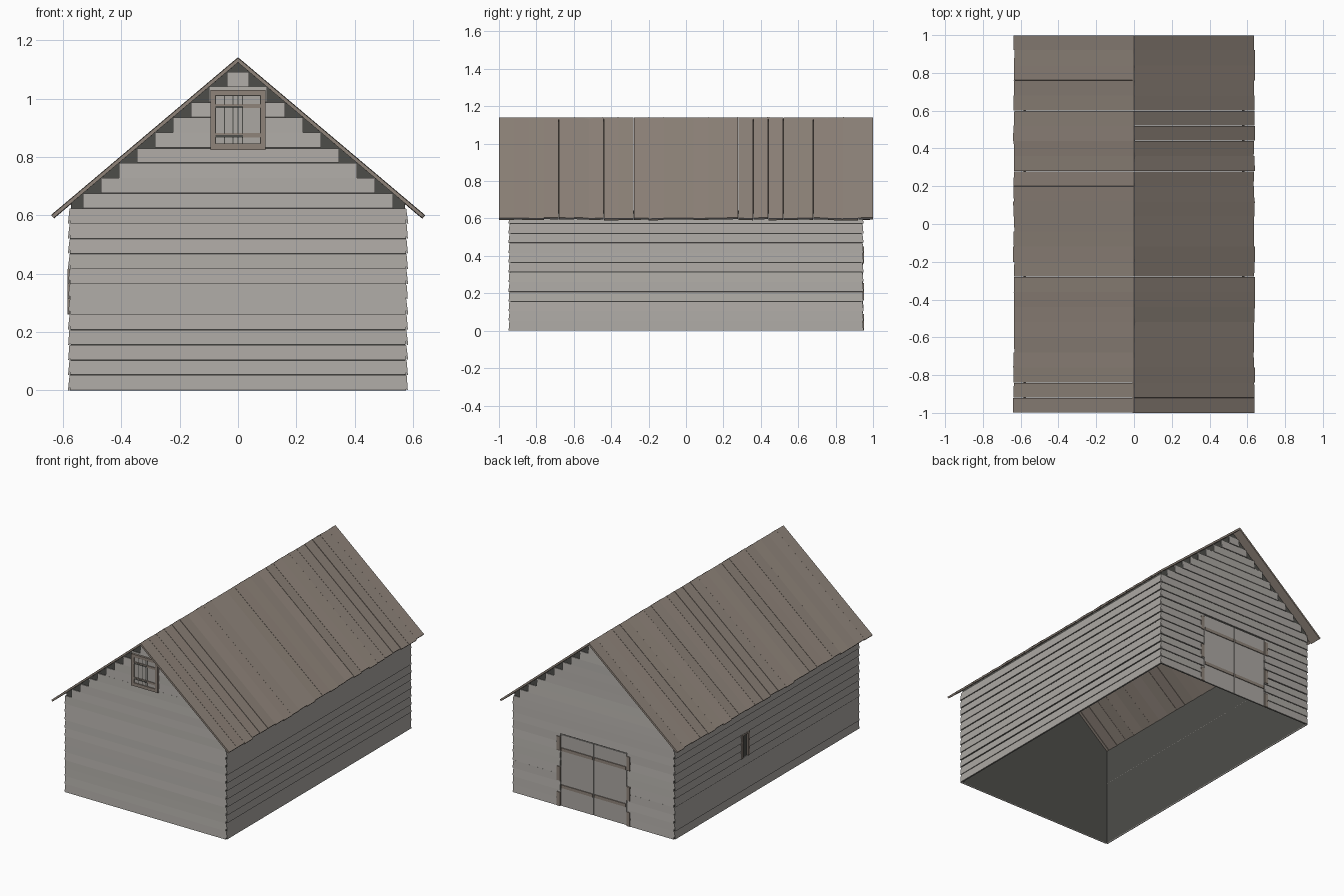
import bpy
import bmesh
import math
import random
from mathutils import Matrix, Vector

random.seed(4)
if "Cube" in bpy.data.objects:
    bpy.data.objects.remove(bpy.data.objects["Cube"])


def material(name, rgb):
    m = bpy.data.materials.new(name)
    m.use_nodes = True
    m.diffuse_color = (*rgb, 1)
    m.node_tree.nodes["Principled BSDF"].inputs["Base Color"].default_value = (*rgb, 1)
    return m


GREY = material("weathered grey boards", (0.41, 0.39, 0.365))
BROWN = material("brown wood", (0.275, 0.23, 0.195))
DARK = material("dark interior", (0.075, 0.075, 0.068))


def finish(name, bm, mat):
    mesh = bpy.data.meshes.new(name)
    bm.to_mesh(mesh)
    bm.free()
    mesh.materials.append(mat)
    ob = bpy.data.objects.new(name, mesh)
    bpy.context.collection.objects.link(ob)
    return ob


def box(bm, centre, size, rot=Matrix()):
    bmesh.ops.create_cube(bm, size=1, matrix=Matrix.Translation(centre) @ rot
                          @ Matrix.Diagonal((*size, 1)))


def boxes(name, mat, items):
    bm = bmesh.new()
    for (x0, x1), (y0, y1), (z0, z1) in items:
        box(bm, ((x0 + x1) / 2, (y0 + y1) / 2, (z0 + z1) / 2),
            (abs(x1 - x0), abs(y1 - y0), z1 - z0))
    return finish(name, bm, mat)


# Main dimensions
EAVE_X, EAVE_Z, RIDGE = 0.64, 0.60, 1.14
THICK = 0.012
SLOPE = math.atan2(RIDGE - EAVE_Z, EAVE_X)
UNDER = RIDGE - THICK / math.cos(SLOPE)
WX, WY = 0.572, 0.938
ROW = 0.052


def roof_half_width(z):
    return (UNDER - z) / math.tan(SLOPE)


# Dark inner shell, open below and under the roof
bm = bmesh.new()
eave = UNDER - WX * math.tan(SLOPE)
outline = [(-WX, 0), (WX, 0), (WX, eave), (0, UNDER), (-WX, eave)]
ends = [[bm.verts.new((x, y, z)) for x, z in outline] for y in (-WY, WY)]
front, back = ends
bm.faces.new(front)
bm.faces.new(back[::-1])
bm.faces.new((front[1], back[1], back[2], front[2]))
bm.faces.new((front[0], front[4], back[4], back[0]))
finish("inner_shell", bm, DARK)


def lap_wall(name, angle, dist, top, half_width, opening=None):
    """Overlapping boards on a wall; built facing -y, then turned about z."""
    bm = bmesh.new()
    turn = Matrix.Rotation(angle, 4, 'Z')
    for i in range(int(top / ROW)):
        z0, z1 = i * ROW, (i + 1) * ROW
        w = half_width(z1)
        if w < 0.015:
            continue
        spans = [(-w, w)]
        if opening and z0 < opening[3] - 0.02 and z1 > opening[2] + 0.02:
            spans = [(-w, opening[0]), (opening[1], w)]
        tilt = random.uniform(0.07, 0.14)
        gap = random.choice((0, 0, 0.001, 0.004))
        for a, b in spans:
            box(bm, turn @ Vector(((a + b) / 2, -dist - 0.006, (z0 + z1) / 2)),
                (b - a, 0.005, ROW - gap), turn @ Matrix.Rotation(-tilt, 4, 'X'))
    return finish(name, bm, GREY)


def gable(z):
    return min(WX + 0.004, roof_half_width(z))


DOOR = (-0.24, 0.24, 0, 0.468)
lap_wall("front_boards", 0, WY, UNDER, gable)
lap_wall("back_boards", math.pi, WY, UNDER, gable, DOOR)
lap_wall("left_boards", math.pi / 2, WX, 0.63, lambda z: WY + 0.006)
# Opening in local coordinates: y is mirrored by the quarter turn
lap_wall("right_boards", -math.pi / 2, WX, 0.63, lambda z: WY + 0.006,
         (-0.26, -0.18, 0.26, 0.416))

# Roof boards running from ridge to eave
for side, name in ((1, "roof_left"), (-1, "roof_right")):
    bm = bmesh.new()
    count = 25
    width = 2 / count
    for i in range(count):
        length = math.hypot(EAVE_X, RIDGE - EAVE_Z) + random.uniform(-0.008, 0.002)
        along = Vector((side * math.cos(SLOPE), 0, -math.sin(SLOPE)))
        normal = Vector((side * math.sin(SLOPE), 0, math.cos(SLOPE)))
        y = -1 + (i + 0.5) * width
        centre = Vector((0, y, RIDGE)) + along * length / 2 - normal * THICK / 2
        rot = Matrix.Rotation(side * SLOPE, 4, 'Y') @ Matrix.Rotation(
            random.uniform(-0.05, 0.05), 4, 'X')
        box(bm, centre, (length, width - random.choice((0, 0, 0.002)), THICK), rot)
    finish(name, bm, BROWN)

# Back double door with battens and jamb blocks
Y = WY
boxes("door_leaves", GREY, [((s * 0.002, s * 0.236), (Y + 0.001, Y + 0.007), (0.002, 0.464))
                            for s in (-1, 1)])
boxes("door_battens", BROWN, [((s * 0.004, s * 0.232), (Y + 0.006, Y + 0.012), (z, z + 0.02))
                              for s in (-1, 1) for z in (0.12, 0.36)])
boxes("door_jamb_blocks", BROWN, [((s * 0.238, s * 0.262), (Y + 0.002, Y + 0.013), (z, z + 0.09))
                                  for s in (-1, 1) for z in (0, 0.165, 0.36)])

# Gable hatch on the front
Y = -WY
boxes("hatch_backing", DARK, [((-0.08, 0.08), (Y - 0.012, Y - 0.003), (0.84, 1.015))])
edges = [-0.077, -0.046, -0.017, 0.0, 0.016, 0.077]
boxes("hatch_boards", GREY, [((a + 0.0015, b - 0.0015), (Y - 0.014, Y - 0.004), (0.845, 1.01))
                             for a, b in zip(edges, edges[1:])])
boxes("hatch_battens", BROWN, [((-0.077, 0.077), (Y - 0.018, Y - 0.01), (z, z + 0.014))
                               for z in (0.868, 0.968)])
boxes("hatch_batten_gaps", DARK, [((-0.077, 0.017), (Y - 0.019, Y - 0.01), (z, z + 0.008))
                                  for z in (0.868, 0.968)])
boxes("hatch_frame", BROWN,
      [((s * 0.077, s * 0.095), (Y - 0.02, Y - 0.002), (0.825, 1.03)) for s in (-1, 1)]
      + [((-0.077, 0.077), (Y - 0.02, Y - 0.002), z) for z in ((0.825, 0.846), (1.012, 1.03))])

# Small window in the right wall
X = -WX
boxes("side_window_jambs", BROWN,
      [((X - 0.012, X - 0.001), (y, y + 0.016), (0.26, 0.416)) for y in (0.178, 0.246)]
      + [((X - 0.012, X - 0.001), (0.194, 0.246), (0.404, 0.416))])
